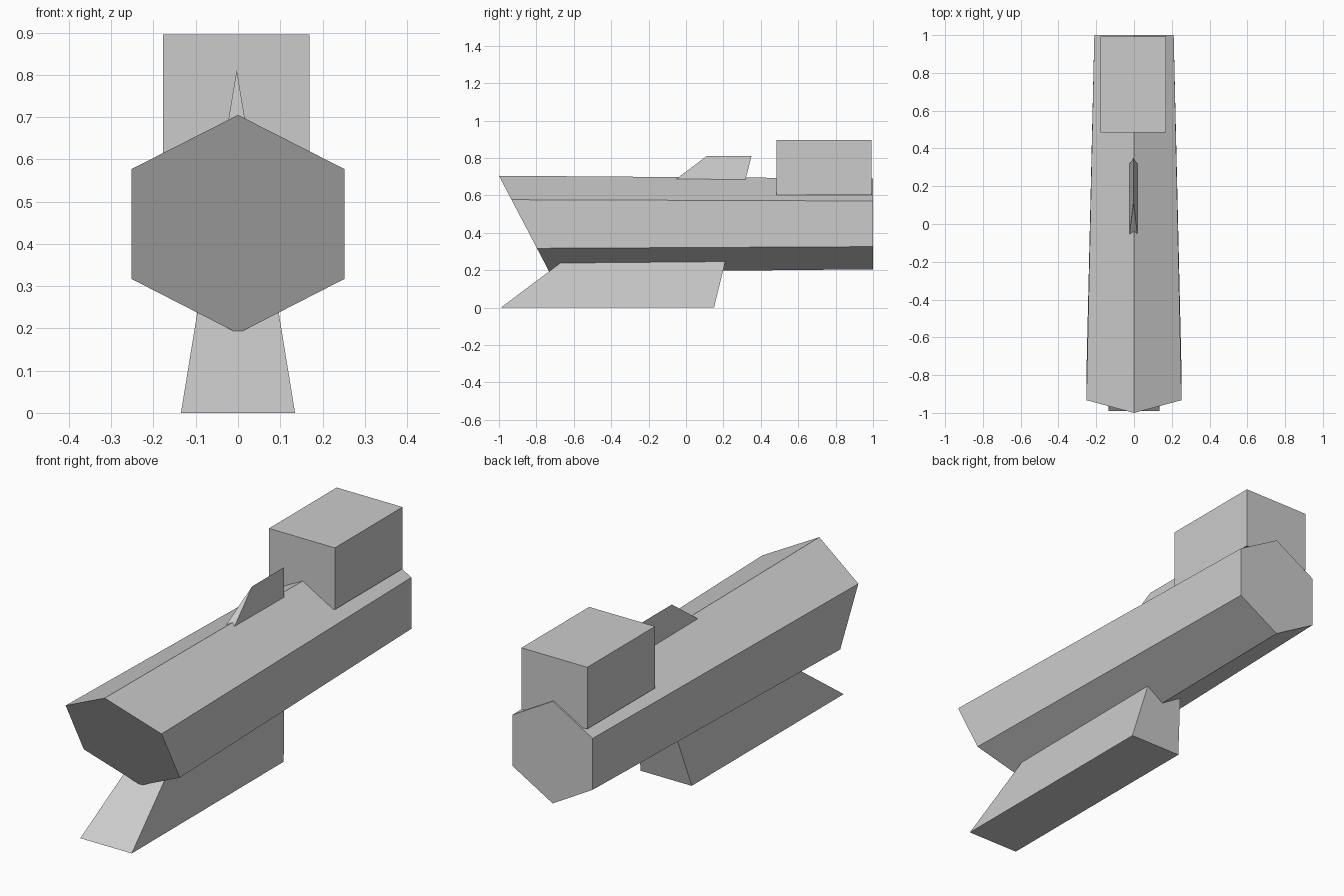
import bpy

if "Cube" in bpy.data.objects:
    bpy.data.objects.remove(bpy.data.objects["Cube"])

# One plain grey for the whole model
grey = bpy.data.materials.new("plain_grey")
grey.diffuse_color = (0.6, 0.6, 0.6, 1)
grey.use_nodes = True
grey.node_tree.nodes["Principled BSDF"].inputs["Base Color"].default_value = grey.diffuse_color


def loft(name, start, end):
    """Join two matching rings of points into a closed solid."""
    n = len(start)
    faces = [tuple(range(n))[::-1], tuple(range(n, 2 * n))]
    faces += [(i, (i + 1) % n, n + (i + 1) % n, n + i) for i in range(n)]
    mesh = bpy.data.meshes.new(name)
    mesh.from_pydata(start + end, [], faces)
    mesh.materials.append(grey)
    obj = bpy.data.objects.new(name, mesh)
    bpy.context.collection.objects.link(obj)
    # consistent outward normals
    import bmesh
    bm = bmesh.new()
    bm.from_mesh(mesh)
    bmesh.ops.recalc_face_normals(bm, faces=bm.faces)
    bm.to_mesh(mesh)
    bm.free()
    return obj


def hexagon(w, bottom, low, high, top, y_at):
    outline = [(0, top), (w, high), (w, low), (0, bottom), (-w, low), (-w, high)]
    return [(x, y_at(z), z) for x, z in outline]


def rectangle(cx, w, y0, y1, z):
    return [(cx - w, y0, z), (cx + w, y0, z), (cx + w, y1, z), (cx - w, y1, z)]


# Hexagonal tapering hull with a raked front
loft("hull",
     hexagon(0.252, 0.188, 0.317, 0.577, 0.705, lambda z: -1 + 0.524 * (0.705 - z)),
     hexagon(0.21, 0.205, 0.326, 0.57, 0.69, lambda z: 1.0))

# Box on the rear of the hull
loft("rear_box",
     rectangle(-0.004, 0.173, 0.485, 0.993, 0.603),
     rectangle(-0.004, 0.173, 0.485, 0.993, 0.896))

# Wedge-shaped foot, widening to the ground
loft("lower_foot",
     rectangle(0, 0.135, -0.99, 0.15, 0),
     rectangle(0, 0.083, -0.563, 0.228, 0.32))

# Thin knife-edged fin on top
loft("top_fin",
     rectangle(-0.003, 0.0286, -0.115, 0.307, 0.64),
     rectangle(-0.003, 0.0004, 0.11, 0.35, 0.81))
